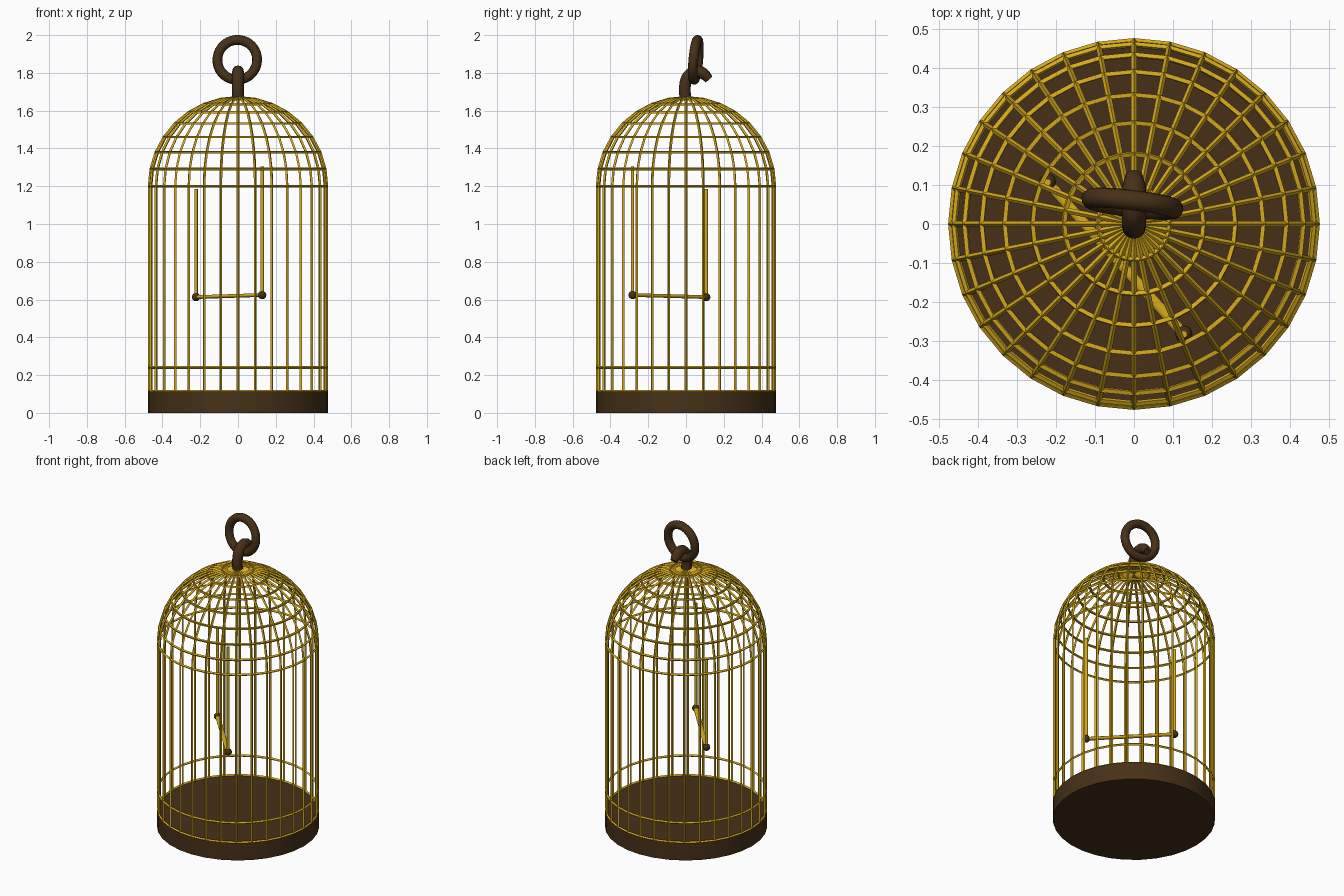
import bpy, bmesh, math
from mathutils import Vector

if "Cube" in bpy.data.objects:
    bpy.data.objects.remove(bpy.data.objects["Cube"])

def material(name, rgb):
    m = bpy.data.materials.new(name)
    m.diffuse_color = (*rgb, 1)
    m.use_nodes = True
    m.node_tree.nodes["Principled BSDF"].inputs["Base Color"].default_value = m.diffuse_color
    return m

gold = material("gold wire", (0.68, 0.41, 0.012))
brown = material("dark brown", (0.062, 0.03, 0.009))

def finish(ob, name, mat, angle=40):
    ob.name = name
    ob.data.materials.clear()
    ob.data.materials.append(mat)
    bpy.ops.object.select_all(action='DESELECT')
    ob.select_set(True)
    bpy.context.view_layer.objects.active = ob
    if angle:
        bpy.ops.object.shade_smooth_by_angle(angle=math.radians(angle))
    return ob

def rod(name, a, b, r, mat, flat=1.0):
    a, b = Vector(a), Vector(b)
    bpy.ops.mesh.primitive_cylinder_add(vertices=12, radius=r, depth=(b - a).length, location=(a + b) / 2)
    ob = bpy.context.object
    ob.rotation_euler = (b - a).to_track_quat('Z', 'Y').to_euler()
    ob.scale = (1, flat, 1)
    return finish(ob, name, mat)

# Solid base
bpy.ops.mesh.primitive_cylinder_add(vertices=32, radius=0.477, depth=0.112, location=(0, 0, 0.056))
finish(bpy.context.object, "base", brown)

# Wire cage: straight wall plus hemisphere, turned into wires
N, R, SPRING = 32, 0.47, 1.2
profile = [(R, 0.113), (R, 0.24)]
profile += [(R * math.cos(t), SPRING + R * math.sin(t)) for t in [i * math.pi / 16 for i in range(8)]]
bm = bmesh.new()
rings = [[bm.verts.new((r * math.cos(2 * math.pi * i / N), r * math.sin(2 * math.pi * i / N), z))
          for i in range(N)] for r, z in profile]
top = bm.verts.new((0, 0, SPRING + R))
for lo, hi in zip(rings, rings[1:]):
    for i in range(N):
        j = (i + 1) % N
        bm.faces.new((lo[i], lo[j], hi[j], hi[i]))
for i in range(N):
    bm.faces.new((rings[-1][i], rings[-1][(i + 1) % N], top))
me = bpy.data.meshes.new("cage_wires")
bm.to_mesh(me)
bm.free()
cage = bpy.data.objects.new("cage_wires", me)
bpy.context.collection.objects.link(cage)
finish(cage, "cage_wires", gold, angle=None)
wire = cage.modifiers.new("wires", 'WIREFRAME')
wire.thickness = 0.015
wire.use_boundary = True

# Swing: perch, end knobs and hanging wires
ends = [((-0.222, 0.107, 0.613), 1.185), ((0.128, -0.283, 0.624), 1.305)]
rod("perch", ends[0][0], ends[1][0], 0.014, gold, 0.7)
for k, (p, z) in enumerate(ends):
    bpy.ops.mesh.primitive_uv_sphere_add(segments=16, ring_count=10, radius=0.022, location=p)
    finish(bpy.context.object, f"perch_knob_{k + 1}", brown)
    rod(f"swing_wire_{k + 1}", p, (p[0], p[1], z), 0.009, gold)

# Hook on the crown
cu = bpy.data.curves.new("hook", 'CURVE')
cu.dimensions = '3D'
cu.bevel_depth = 0.031
cu.bevel_resolution = 4
cu.use_fill_caps = True
path = [(-0.003, 1.665), (-0.006, 1.725), (0.012, 1.782), (0.055, 1.808), (0.093, 1.795), (0.122, 1.765)]
sp = cu.splines.new('BEZIER')
sp.bezier_points.add(len(path) - 1)
for bp, (y, z) in zip(sp.bezier_points, path):
    bp.co = (0, y, z)
    bp.handle_left_type = bp.handle_right_type = 'AUTO'
sp.bezier_points[-1].radius = 0.75
hook = bpy.data.objects.new("hook", cu)
bpy.context.collection.objects.link(hook)
bpy.ops.object.select_all(action='DESELECT')
hook.select_set(True)
bpy.context.view_layer.objects.active = hook
bpy.ops.object.convert(target='MESH')
finish(bpy.context.object, "hook", brown)

# Hanging ring, slightly tilted and turned
bpy.ops.mesh.primitive_torus_add(major_segments=40, minor_segments=12, major_radius=0.106, minor_radius=0.026,
                                 location=(-0.004, 0.052, 1.869),
                                 rotation=(math.radians(85), 0, math.radians(-7)))
finish(bpy.context.object, "hanging_ring", brown, 60)
